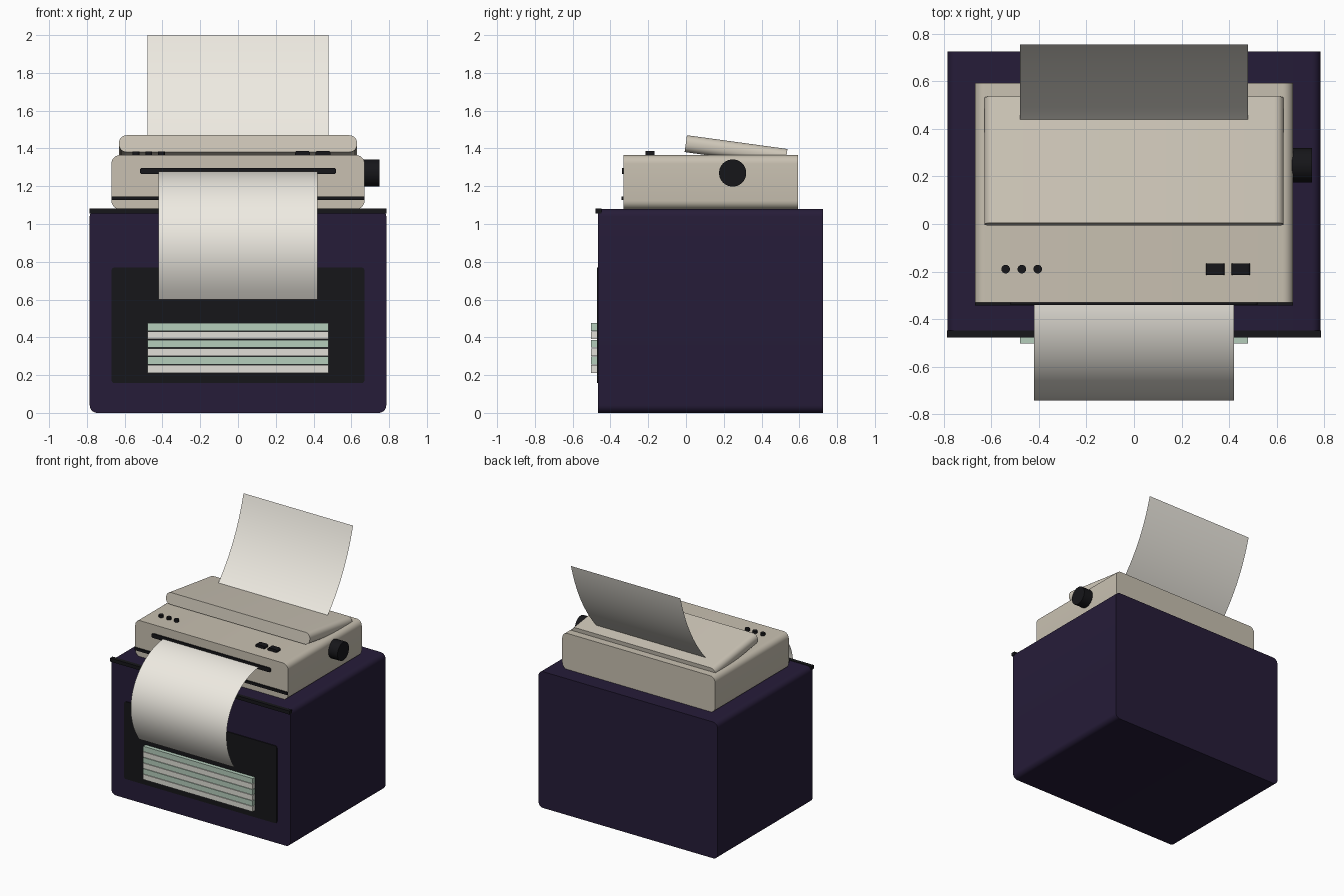
import bpy, bmesh, math
from mathutils import Matrix, Vector

if "Cube" in bpy.data.objects:
    bpy.data.objects.remove(bpy.data.objects["Cube"])


def material(name, rgb):
    m = bpy.data.materials.new(name)
    m.diffuse_color = (*rgb, 1)
    m.use_nodes = True
    m.node_tree.nodes["Principled BSDF"].inputs["Base Color"].default_value = m.diffuse_color
    return m


PURPLE = material("dark_purple", (0.019, 0.0115, 0.04))
BLACK = material("black", (0.008, 0.008, 0.01))
BEIGE = material("beige", (0.58, 0.53, 0.44))
LID = material("light_beige", (0.63, 0.58, 0.49))
PAPER = material("paper", (0.86, 0.83, 0.76))
GREEN = material("pale_green", (0.46, 0.61, 0.50))
WHITE = material("off_white", (0.75, 0.74, 0.68))


def finish(name, bm, mat, smooth=40):
    me = bpy.data.meshes.new(name)
    bm.to_mesh(me)
    bm.free()
    me.materials.append(mat)
    ob = bpy.data.objects.new(name, me)
    bpy.context.collection.objects.link(ob)
    bpy.ops.object.select_all(action='DESELECT')
    ob.select_set(True)
    bpy.context.view_layer.objects.active = ob
    bpy.ops.object.shade_smooth_by_angle(angle=math.radians(smooth))
    return ob


def block(name, x, y, z, mat, r=0, seg=6):
    """Box from (min, max) ranges; r rounds the edges running front to back."""
    lo, hi = Vector((x[0], y[0], z[0])), Vector((x[1], y[1], z[1]))
    bm = bmesh.new()
    bmesh.ops.create_cube(bm, size=1)
    bmesh.ops.scale(bm, vec=hi - lo, verts=bm.verts)
    if r:
        edges = [e for e in bm.edges
                 if abs(e.verts[0].co.y - e.verts[1].co.y) > 1e-5]
        bmesh.ops.bevel(bm, geom=edges, offset=r, segments=seg,
                        profile=0.5, affect='EDGES')
    ob = finish(name, bm, mat)
    ob.location = (lo + hi) / 2
    return ob


def cylinder(name, loc, r, depth, mat, axis='Z', seg=32):
    bm = bmesh.new()
    rot = Matrix.Rotation(math.pi / 2, 4, 'Y') if axis == 'X' else Matrix()
    bmesh.ops.create_cone(bm, cap_ends=True, segments=seg, radius1=r,
                          radius2=r, depth=depth, matrix=rot)
    ob = finish(name, bm, mat)
    ob.location = loc
    return ob


def sheet(name, half, pts, mat, n=24):
    """Thin paper sheet following a cubic curve of (y, z) points."""
    bm = bmesh.new()
    rows = []
    for i in range(n + 1):
        t = i / n
        w = ((1-t)**3, 3*t*(1-t)**2, 3*t*t*(1-t), t**3)
        y = sum(a * p[0] for a, p in zip(w, pts))
        z = sum(a * p[1] for a, p in zip(w, pts))
        rows.append([bm.verts.new((s * half, y, z)) for s in (-1, 1)])
    for a, b in zip(rows, rows[1:]):
        bm.faces.new((a[0], a[1], b[1], b[0]))
    return finish(name, bm, mat)


# Cabinet with front trim and dark front panel
block("cabinet", (-.785, .785), (-.465, .725), (0, 1.08), PURPLE, .04)
block("cabinet_trim", (-.787, .787), (-.478, -.448), (1.055, 1.083), BLACK)
block("front_panel", (-.67, .67), (-.472, -.455), (.157, .77), BLACK, .018)

# Stack of folded paper, alternating colours
for i in range(6):
    z = .212 + i * .0445
    block(f"stack_sheet_{i + 1}", (-.48, .48), (-.502, -.46),
          (z, z + .041), GREEN if i % 2 else WHITE)

# Printer housing with stripe and paper slot
block("printer_body", (-.67, .67), (-.33, .593), (1.078, 1.365), BEIGE, .045)
block("body_stripe", (-.67, .67), (-.342, -.32), (1.126, 1.146), BLACK)
block("paper_slot", (-.52, .52), (-.34, -.32), (1.264, 1.297), BLACK, .012, 4)

# Tilted lid
tilt = math.radians(-7.8)
lid = block("lid", (-.63, .63), (-.2685, .2685), (-.045, .045), LID, .04)
lid.rotation_euler.x = tilt
lid.location = Vector((0, .271, 1.4335)) - Vector(
    (0, -math.sin(tilt), math.cos(tilt))) * .045

# Platen knob
cylinder("knob", (.707, .247, 1.27), .072, .086, BLACK, 'X', 40)

# Indicator lights and buttons on top
for i, x in enumerate((-.54, -.472, -.405)):
    cylinder(f"indicator_{i + 1}", (x, -.19, 1.372), .018, .024, BLACK, seg=24)
for i, x in enumerate((.342, .45)):
    block(f"button_{i + 1}", (x - .039, x + .039), (-.215, -.167),
          (1.355, 1.387), BLACK, .011, 4)

# Paper feeding in at the back and out at the front
sheet("feed_paper", .48, ((.425, 1.395), (.58, 1.56), (.69, 1.76), (.755, 2)), PAPER)
sheet("output_paper", .42, ((-.325, 1.28), (-.62, 1.27), (-.9, .96), (-.64, .6)), PAPER)
